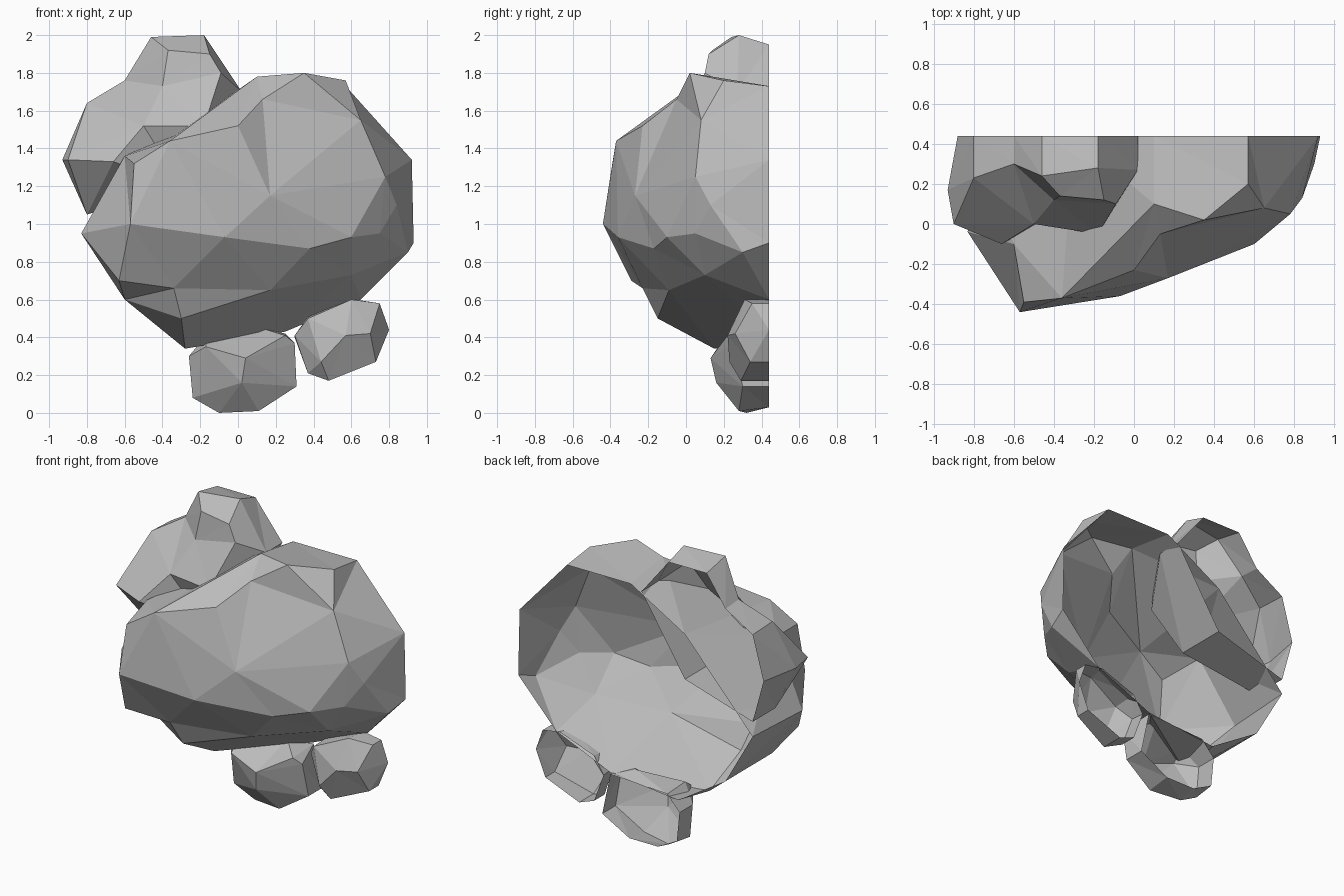
import bpy
import bmesh
from mathutils import Vector

BACK = .44  # depth of the open back plane

default_cube = bpy.data.objects.get("Cube")
if default_cube:
    bpy.data.objects.remove(default_cube, do_unlink=True)


def make_material(name, color):
    material = bpy.data.materials.new(name)
    material.use_nodes = True
    material.diffuse_color = color
    shader = material.node_tree.nodes["Principled BSDF"]
    shader.inputs["Base Color"].default_value = color
    return material


stone = make_material("stone grey", (.5, .5, .5, 1))


def make_rock(name, middle, corners, rim):
    """Join corner points and a back rim into a faceted shell around a middle.

    The points are joined on a ball around the middle, then moved to their
    real places, so the rock may have hollows. The back is left open.
    """
    centre = Vector((middle[0], BACK, middle[1]))
    places = [Vector(corner) for corner in corners]
    places += [Vector((x, BACK, z)) for x, z in rim]

    bm = bmesh.new()
    verts = [bm.verts.new((place - centre).normalized()) for place in places]
    bmesh.ops.convex_hull(bm, input=verts)
    bmesh.ops.recalc_face_normals(bm, faces=bm.faces[:])
    for vert, place in zip(verts, places):
        vert.co = place

    back_faces = []
    for face in bm.faces:
        if all(vert.co.y > BACK - .001 for vert in face.verts):
            back_faces.append(face)
    bmesh.ops.delete(bm, geom=back_faces, context="FACES")

    mesh = bpy.data.meshes.new(name)
    bm.to_mesh(mesh)
    bm.free()
    mesh.materials.append(stone)
    rock = bpy.data.objects.new(name, mesh)
    bpy.context.collection.objects.link(rock)


# Large central boulder, listed from its crown down to its foot
make_rock(
    "main_boulder",
    middle=(.1, 1.1),
    corners=[
        (.35, .02, 1.8), (.1, .1, 1.78), (.57, .2, 1.76),
        (.13, -.05, 1.66), (.65, .08, 1.55), (0, -.23, 1.52),
        (-.36, -.37, 1.44), (-.55, -.39, 1.32), (-.6, -.1, 1.36),
        (.78, .05, 1.25), (.17, -.27, 1.15), (.84, .13, 1.1),
        (-.57, -.44, 1), (-.83, -.04, .95), (-.07, -.36, .93),
        (.6, -.1, .93), (.75, .05, .95), (.38, -.17, .87),
        (.9, .3, .85), (-.63, -.29, .7), (-.34, -.23, .66),
        (.6, .1, .73), (.17, -.09, .65), (-.6, -.05, .6),
        (-.3, -.15, .5), (-.28, .15, .34),
    ],
    rim=[
        (.1, 1.73), (.57, 1.73), (.92, 1.34), (.93, .9), (.65, .6),
        (.25, .43), (-.25, .38), (-.6, .6), (-.8, .95), (-.3, 1.5),
    ],
)

# Boulder leaning behind the upper side, with a knob on top
make_rock(
    "upper_boulder",
    middle=(-.45, 1.5),
    corners=[
        (-.46, .24, 1.99), (-.18, .28, 2), (-.15, .12, 1.9),
        (-.37, .14, 1.92), (-.6, .3, 1.76), (-.4, .12, 1.73),
        (-.09, .1, 1.8), (.02, .27, 1.7), (-.8, .23, 1.64),
        (-.5, 0, 1.52), (-.18, -.05, 1.52), (-.93, .17, 1.34),
        (-.9, 0, 1.34), (-.66, -.1, 1.33), (-.8, .2, 1.05),
        (-.3, .1, 1.2),
    ],
    rim=[
        (-.46, 1.95), (-.18, 1.95), (.02, 1.7), (-.6, 1.75),
        (-.8, 1.63), (-.88, 1.34), (-.8, 1.05), (-.3, 1.2),
    ],
)

# Two small stones underneath
make_rock(
    "lower_stone",
    middle=(0, .23),
    corners=[
        (-.26, .3, .3), (-.17, .17, .35), (-.17, .25, .41), (.12, .35, .45),
        (.25, .22, .41), (.3, .25, .37), (.31, .3, .14), (.11, .28, .01),
        (-.1, .32, 0), (-.24, .3, .08), (.04, .13, .29), (.02, .16, .16),
    ],
    rim=[
        (-.26, .3), (-.17, .4), (.25, .42), (.31, .14), (.11, .03),
        (-.1, .03), (-.24, .1),
    ],
)
make_rock(
    "side_stone",
    middle=(.55, .38),
    corners=[
        (.37, .27, .5), (.6, .31, .6), (.75, .35, .58), (.57, .22, .41),
        (.44, .23, .27), (.7, .26, .42), (.48, .29, .17), (.37, .33, .21),
        (.73, .34, .27), (.3, .34, .41),
    ],
    rim=[
        (.3, .4), (.37, .51), (.62, .6), (.75, .58), (.8, .44),
        (.73, .27), (.48, .17), (.37, .21),
    ],
)
